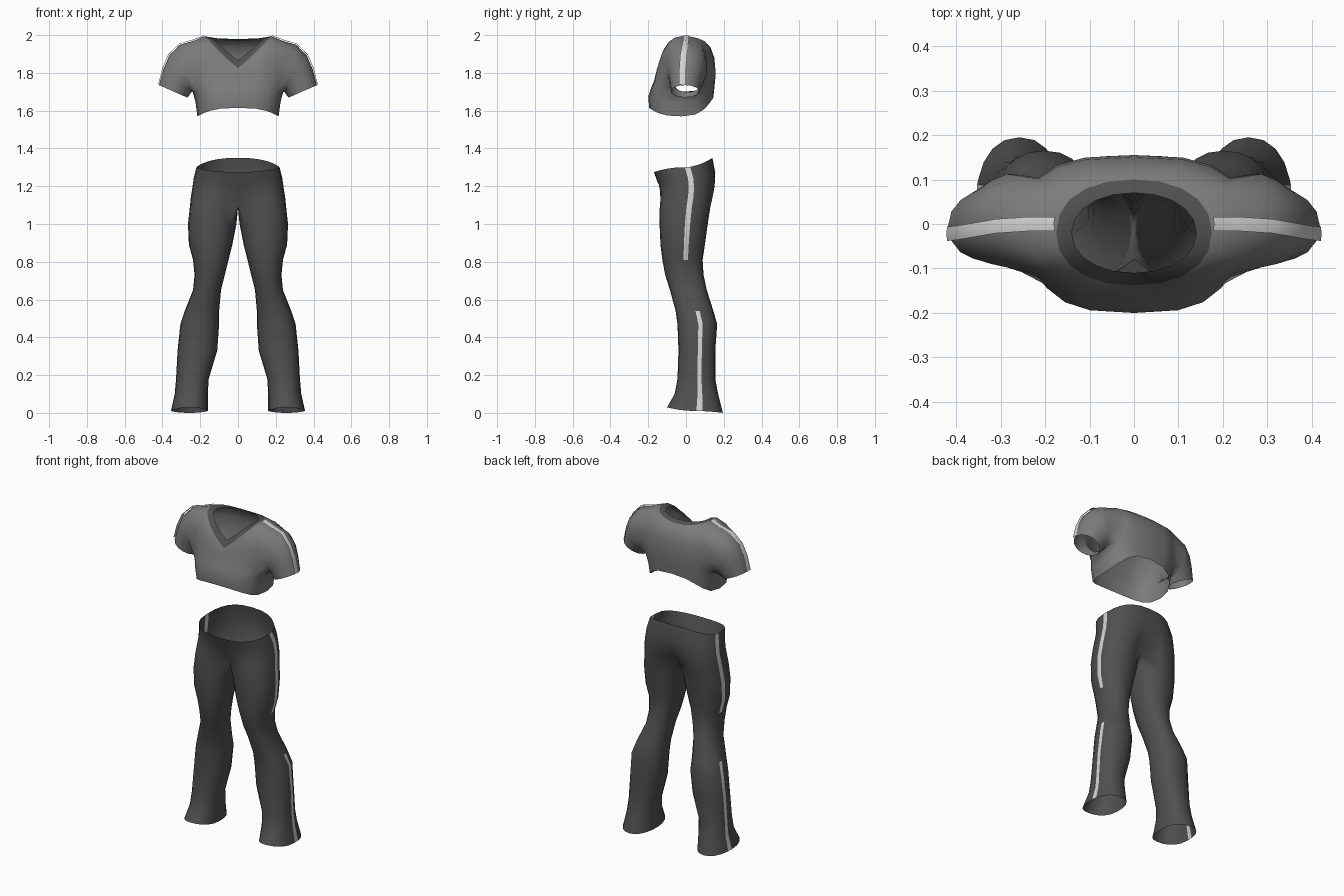
import bpy, bmesh, math
from mathutils import Vector

if "Cube" in bpy.data.objects:
    bpy.data.objects.remove(bpy.data.objects["Cube"])


def material(name, v):
    m = bpy.data.materials.new(name)
    m.diffuse_color = (v, v, v, 1)
    m.use_nodes = True
    m.node_tree.nodes["Principled BSDF"].inputs["Base Color"].default_value = m.diffuse_color
    return m


SHIRT = material("mid grey cloth", 0.2)
DARK = material("dark grey cloth", 0.08)
LIGHT = material("light grey stripe", 0.65)


def spow(v, p):
    return math.copysign(abs(v) ** p, v)


def finish(name, bm, mats, centre):
    """Orient the shell outward, mirror it across x and smooth it."""
    bmesh.ops.recalc_face_normals(bm, faces=bm.faces)
    out = sum(f.normal.dot(f.calc_center_median() - Vector(centre)) * f.calc_area() for f in bm.faces)
    if out < 0:
        bmesh.ops.reverse_faces(bm, faces=bm.faces)
    loose = [v for v in bm.verts if not v.link_faces]
    bmesh.ops.delete(bm, geom=loose, context='VERTS')
    me = bpy.data.meshes.new(name)
    bm.to_mesh(me)
    bm.free()
    for m in mats:
        me.materials.append(m)
    ob = bpy.data.objects.new(name, me)
    bpy.context.collection.objects.link(ob)
    mod = ob.modifiers.new("mirror", 'MIRROR')
    mod.use_clip = True
    mod.merge_threshold = 0.002
    me.polygons.foreach_set("use_smooth", [True] * len(me.polygons))
    return ob


# ---- trousers: one leg lofted upward into half of the hips ----
# z front, z side, z back, x inner, x outer, y front, y back, hip blend
LEG = [
    (.03, .01, .0, .16, .355, -.10, .195, 0),
    (.10, .10, .10, .16, .335, -.06, .17, 0),
    (.18, .18, .18, .155, .328, -.045, .155, 0),
    (.33, .33, .33, .11, .32, -.04, .155, 0),
    (.47, .47, .47, .10, .305, -.045, .165, 0),
    (.54, .54, .54, .10, .282, -.055, .145, 0),
    (.65, .65, .65, .09, .238, -.085, .11, 0),
    (.73, .73, .73, .07, .23, -.11, .093, 0),
    (.81, .81, .81, .05, .238, -.125, .088, 0),
    (.89, .89, .89, .03, .26, -.135, .10, 0),
    (1.0, 1.0, 1.0, .008, .265, -.14, .115, 0),
    (1.09, 1.09, 1.09, 0, .255, -.14, .13, .1),
    (1.13, 1.14, 1.14, 0, .25, -.14, .145, .45),
    (1.18, 1.19, 1.20, 0, .242, -.142, .155, .85),
    (1.22, 1.24, 1.27, 0, .235, -.15, .155, 1),
    (1.275, 1.30, 1.35, 0, .22, -.17, .14, 1),
]
# angle steps round the leg; the narrow step just behind the side is the stripe
STEPS = [.12, .75, 1, 2, 3, 4, 5, 6, 7, 8, 9, 10, 11, 12, 13, 14, 15, 16, 17, 18, 19]
bm = bmesh.new()
rings = []
for zf, zs, zb, xi, xo, yf, yb, w in LEG:
    cx, rx, cy, ry = (xi + xo) / 2, (xo - xi) / 2, (yf + yb) / 2, (yb - yf) / 2
    ring = []
    for k in STEPS:
        a = k * math.tau / 20
        c, s = spow(math.cos(a), .9), spow(math.sin(a), .9)
        x, y = cx + rx * c, cy + ry * s
        if w:
            j = k if k <= 10 else k - 20
            seam = .5 + .5 * w
            if abs(j) < 7:
                b = j / 7 * math.pi / 2
                x += (xo * spow(math.cos(b), .8) - x) * w
                y += (cy + ry * spow(math.sin(b), .8) - y) * w
            else:
                x, t = 0, (10 - abs(j)) / 3 * (1 if j > 0 else -1)
                y = cy + ry * seam * t
        t = (y - cy) / ry
        z = zs + ((zb if t > 0 else zf) - zs) * t * t
        ring.append(bm.verts.new((x, y, z)))
    rings.append(ring)
n = len(STEPS)
for i in range(len(rings) - 1):
    for k in range(n):
        q = [rings[i][k], rings[i][(k + 1) % n], rings[i + 1][(k + 1) % n], rings[i + 1][k]]
        if all(v.co.x < 1e-5 for v in q):
            continue  # open inside of the hips
        f = bm.faces.new(q)
        if k == 0 and LEG[i][0] not in (.54, .65, .73):
            f.material_index = 1
finish("trousers", bm, [DARK, LIGHT], (.15, 0, .7))

# ---- shirt: half torso with collar, plus a sleeve ----
# x half, y front, y back, z front, z side, z back, corner power
TORSO = [
    (.215, -.195, .145, 1.615, 1.57, 1.67, .7),
    (.225, -.20, .15, 1.675, 1.645, 1.72, .7),
    (.24, -.185, .155, 1.72, 1.70, 1.77, .7),
    (.25, -.17, .155, 1.755, 1.79, 1.825, .7),
    (.25, -.16, .15, 1.785, 1.89, 1.88, .7),
    (.235, -.148, .13, 1.805, 1.97, 1.935, .75),
    (.175, -.138, .10, 1.825, 1.995, 1.967, .9),
    (.14, -.11, .07, 1.865, 1.985, 1.98, .95),
]
bm = bmesh.new()
rows = []
for i, (rx, yf, yb, zf, zs, zb, p) in enumerate(TORSO):
    row = {}
    for k in range(-5, 6):
        a = k * math.pi / 10
        c, s = math.cos(a), math.sin(a)
        x = rx * spow(c, p) if abs(k) < 5 else 0
        y = (yf + yb) / 2 + (yb - yf) / 2 * spow(s, p)
        drop = s * s if (s > 0 or i < 4) else 1 - c  # upper front rows form the V
        row[k] = bm.verts.new((x, y, zs + ((zb if s > 0 else zf) - zs) * drop))
    rows.append(row)
for i in range(len(rows) - 1):
    for k in range(-5, 5):
        if 2 <= i < 5 and -2 <= k < 2:
            continue  # armhole
        f = bm.faces.new([rows[i][k], rows[i][k + 1], rows[i + 1][k + 1], rows[i + 1][k]])
        f.material_index = 1 if i == 6 else 0

# sleeve rings: outer x, outer z, inner x, inner z, y front, y back
SLEEVE = [
    (.31, 1.948, .25, 1.695, -.10, .115),
    (.365, 1.89, .255, 1.685, -.092, .10),
    (.395, 1.82, .262, 1.675, -.085, .085),
    (.418, 1.735, .27, 1.67, -.08, .07),
]
prev = [rows[r][k] for r, k in ((5, 0), (5, 1), (5, 2), (4, 2), (3, 2), (2, 2), (2, 1), (2, 0),
                                (2, -1), (2, -2), (3, -2), (4, -2), (5, -2), (5, -1))]
for xo, zo, xi, zi, yf, yb in SLEEVE:
    ring = []
    for k in range(14):
        a = k * math.tau / 14
        t = (1 + math.cos(a)) / 2
        y = (yf + yb) / 2 + (yb - yf) / 2 * math.sin(a)
        ring.append(bm.verts.new((xi + (xo - xi) * t, y, zi + (zo - zi) * t)))
    for k in range(14):
        bm.faces.new([prev[k], prev[(k + 1) % 14], ring[(k + 1) % 14], ring[k]])
    prev = ring
finish("shirt", bm, [SHIRT, DARK], (.1, 0, 1.8))

# ---- thin stripe over each shoulder and down the sleeve: x, z, y ----
PATH = [(.178, 1.997, .0), (.237, 1.974, .0), (.312, 1.952, -.005),
        (.369, 1.893, -.015), (.399, 1.822, -.02), (.42, 1.737, -.022)]
bm = bmesh.new()
pairs = []
for x, z, y in PATH:
    pairs.append([bm.verts.new((x + dx, y + dy, z + dx))
                  for dy, dx in ((-.016, 0), (0, .002), (.016, 0))])
for a, b in zip(pairs, pairs[1:]):
    for k in (0, 1):
        bm.faces.new([a[k], b[k], b[k + 1], a[k + 1]])
finish("shoulder_stripe", bm, [LIGHT], (.2, 0, 1.7))
